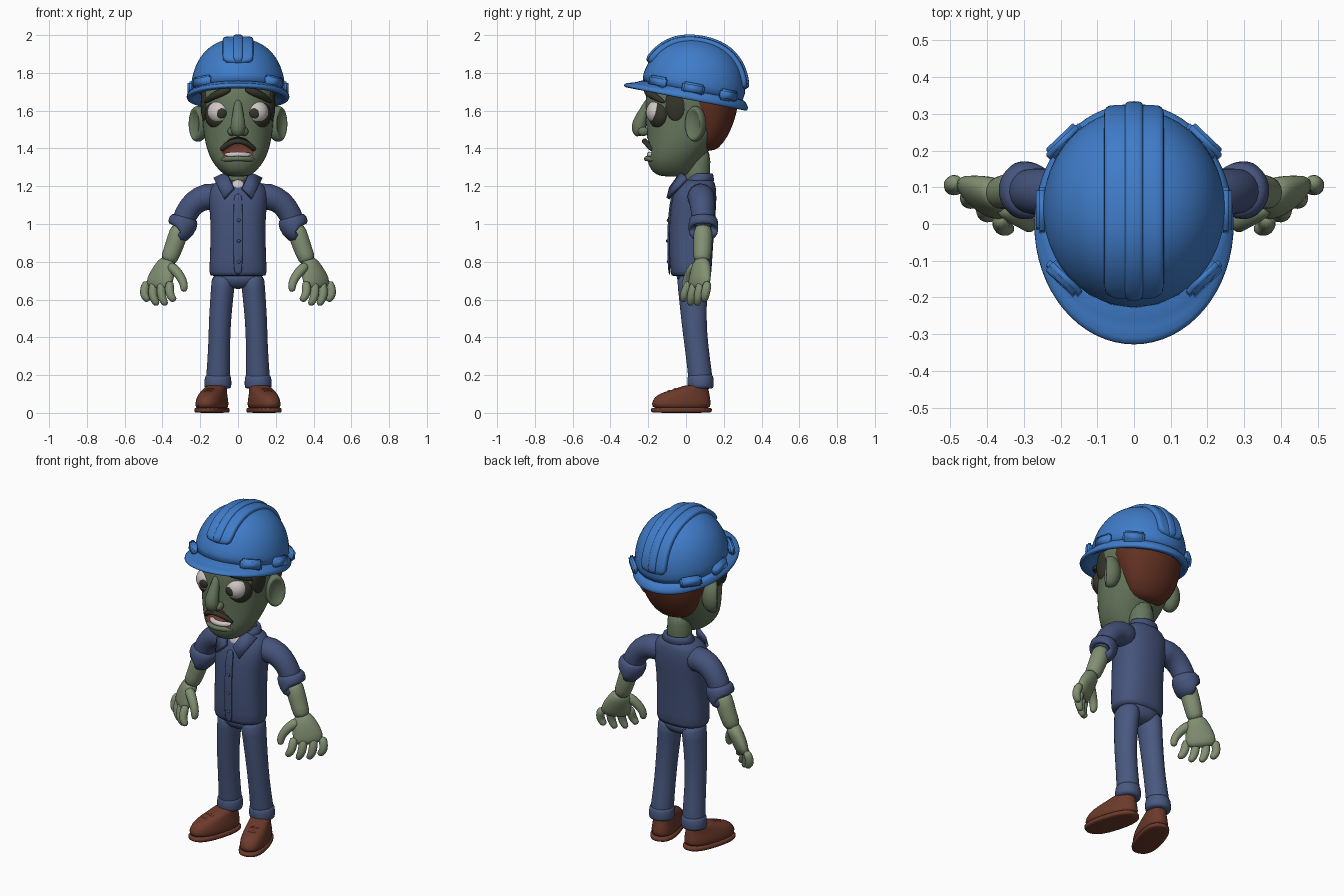
import bpy, bmesh
from math import cos, sin, pi, radians
from mathutils import Vector, Matrix

if "Cube" in bpy.data.objects:
    bpy.data.objects.remove(bpy.data.objects["Cube"])


def material(name, *rgb):
    m = bpy.data.materials.new(name)
    m.use_nodes = True
    m.diffuse_color = (*rgb, 1)
    m.node_tree.nodes["Principled BSDF"].inputs["Base Color"].default_value = (*rgb, 1)
    return m


BLUE = material("helmet_blue", .05, .2, .58)
FACE = material("face_green", .135, .185, .11)
SKIN = material("hand_green", .22, .28, .17)
DENIM = material("shirt_denim", .06, .088, .2)
PANTS = material("trouser_denim", .066, .098, .215)
LEATHER = material("shoe_leather", .15, .042, .024)
HAIR = material("hair_brown", .12, .03, .016)
WHITE = material("eye_white", .62, .57, .56)
DARK = material("dark_shadow", .035, .036, .024)
MOUTH = material("mouth_red", .15, .04, .025)


def finish(name, bm, mat, mirror=False, matrix=None, subdiv=1):
    if matrix:
        bm.transform(matrix)
    bmesh.ops.recalc_face_normals(bm, faces=bm.faces)
    me = bpy.data.meshes.new(name)
    bm.to_mesh(me)
    bm.free()
    me.materials.append(mat)
    for p in me.polygons:
        p.use_smooth = True
    ob = bpy.data.objects.new(name, me)
    bpy.context.collection.objects.link(ob)
    if mirror:
        ob.modifiers.new("Mirror", "MIRROR").use_mirror_merge = False
    if subdiv:
        mod = ob.modifiers.new("Subdivision", "SUBSURF")
        mod.levels = mod.render_levels = subdiv
    return ob


def loft(name, mat, rings, axis=None, seg=16, power=1, **kw):
    """Skin rings of (x, y, z, radius, radius); with an axis they turn along the path."""
    bm = bmesh.new()
    centres = [Vector(r[:3]) for r in rings]
    loops = []
    for i, r in enumerate(rings):
        u, v = Vector((1, 0, 0)), Vector((0, 1, 0))
        if axis:
            t = (centres[min(i + 1, len(rings) - 1)] - centres[max(i - 1, 0)]).normalized()
            u = Vector(axis)
            u = (u - t * u.dot(t)).normalized()
            v = t.cross(u)
        loop = []
        for k in range(seg):
            c, s = cos(2 * pi * k / seg), sin(2 * pi * k / seg)
            c = abs(c) ** power * (1 if c > 0 else -1)
            s = abs(s) ** power * (1 if s > 0 else -1)
            loop.append(bm.verts.new(centres[i] + u * c * r[3] + v * s * r[-1]))
        loops.append(loop)
    for a, b in zip(loops, loops[1:]):
        for k in range(seg):
            bm.faces.new((a[k], a[k - 1], b[k - 1], b[k]))
    bm.faces.new(loops[0])
    bm.faces.new(loops[-1])
    return finish(name, bm, mat, **kw)


def slabs(name, mat, rows, x=0, **kw):
    """Stack level sections given as (height, front y, back y, half width)."""
    return loft(name, mat, [(x, (f + b) / 2, z, w, (b - f) / 2) for z, f, b, w in rows], **kw)


def ball(name, mat, loc, scale, tilt=0, mirror=False, shape=None, subdiv=0):
    bm = bmesh.new()
    bmesh.ops.create_uvsphere(bm, u_segments=24, v_segments=14, radius=1)
    for v in bm.verts:
        if shape:
            shape(v.co)
    m = Matrix.Translation(loc) @ Matrix.Rotation(tilt, 4, 'Z') @ Matrix.Diagonal((*scale, 1))
    return finish(name, bm, mat, mirror, m, subdiv)


# Hard hat: dome, brim, ridges and lugs in one tilted frame
hat = Matrix.Translation((0, 0, 1.678)) @ Matrix.Rotation(radians(-11), 4, 'X')
arc = [(cos(a) ** .87, sin(a) ** .87) for a in [radians(d) for d in range(0, 90, 11)] + [radians(89.5)]]
loft("helmet_dome", BLUE, [(0, .03, .31 * s, .256 * c, .283 * c) for c, s in arc], seg=24, matrix=hat)
slabs("helmet_brim", BLUE, [(.05, -.25, .312, .252), (.018, -.265, .322, .262), (.01, -.33, .335, .272),
      (-.01, -.337, .337, .275), (-.018, -.33, .33, .268), (-.015, -.25, .28, .235),
      (.04, -.23, .27, .22)], seg=32, matrix=hat)
sweep = [(cos(radians(d)), sin(radians(d))) for d in range(14, 170, 12)]
for name, width, depth in (("helmet_ridge", .082, .02), ("helmet_centre_rib", .026, .03)):
    loft(name, BLUE, [(0, .03 + .275 * abs(c) ** .87 * (1 if c > 0 else -1), .302 * s ** .87, width, depth)
         for c, s in sweep], axis=(1, 0, 0), power=.45, matrix=hat)
for name, x, y, turn in (("side_lug", .25, .03, 0), ("front_lug", .19, -.16, -.8), ("back_lug", .19, .22, .8)):
    bm = bmesh.new()
    bmesh.ops.create_cube(bm, size=1)
    bmesh.ops.transform(bm, verts=bm.verts, matrix=Matrix.Translation((x, y, .045)) @
                        Matrix.Rotation(turn, 4, 'Z') @ Matrix.Diagonal((.035, .12, .06, 1)))
    bmesh.ops.bevel(bm, geom=bm.edges[:], offset=.01, segments=2, affect='EDGES')
    finish(name, bm, BLUE, True, hat, 0)

# Head with the open mouth cut into it
head = slabs("head", FACE, [(1.25, -.13, -.01, .05), (1.272, -.18, .03, .09), (1.33, -.208, .07, .14),
             (1.4, -.205, .13, .168), (1.48, -.21, .2, .184), (1.56, -.215, .235, .19),
             (1.64, -.218, .25, .197), (1.72, -.21, .25, .2), (1.8, -.15, .2, .15)],
             seg=24, power=.92, subdiv=2)
head.data.materials.append(MOUTH)


def frown(co):
    co.z -= .55 * co.x ** 2 - .2


cutter = ball("mouth_cutter", FACE, (0, -.205, 1.398), (.092, .075, .052), shape=frown)
cutter.data.materials.append(MOUTH)
for p in cutter.data.polygons:
    p.material_index = 1
cutter.hide_render = cutter.hide_viewport = True
cut = head.modifiers.new("Mouth", "BOOLEAN")
cut.operation, cut.object, cut.solver = 'DIFFERENCE', cutter, 'EXACT'

X = (1, 0, 0)
Y = (0, 1, 0)
Z = (0, 0, 1)


def lip(name, mat, half, y, z, bend, r):
    rows = [(half * t, y + .05 * t * t, z - bend * t * t, r) for t in (-1, -.6, -.2, .2, .6, 1)]
    loft(name, mat, rows, axis=Z, seg=10)


lip("upper_lip", DARK, .095, -.222, 1.442, .055, .015)
lip("lower_teeth", WHITE, .075, -.195, 1.368, .008, .016)
lip("lower_lip", FACE, .09, -.212, 1.346, .004, .014)

# Eyes, brows, nose, ears
ball("eye_socket", DARK, (.1, -.143, 1.578), (.08, .052, .078), .4, True)
ball("eye", WHITE, (.095, -.152, 1.592), (.066, .06, .064), 0, True)
ball("iris", DARK, (.09, -.2, 1.588), (.03, .014, .03), 0, True)
loft("eyebrow", DARK, [(.035, -.21, 1.715, .014), (.09, -.205, 1.695, .024), (.14, -.165, 1.675, .02),
     (.178, -.11, 1.64, .01)], axis=Z, seg=10, mirror=True)
loft("nose", FACE, [(0, -.19, 1.67, .018), (0, -.22, 1.6, .026), (0, -.247, 1.54, .04),
     (0, -.252, 1.5, .043), (0, -.235, 1.465, .03)], axis=X, seg=12)
ball("nostril", FACE, (.033, -.225, 1.49), (.022, .03, .024), 0, True)


def dish(co):
    co.x -= 1.7 * max(0, co.x - .5)


ball("ear", FACE, (.212, .05, 1.53), (.06, .058, .095), -.6, True, dish, 1)

# Hair at the back and sideburns
slabs("hair", HAIR, [(1.385, .07, .15, .06), (1.42, .03, .195, .125), (1.5, .02, .242, .168),
      (1.58, -.02, .268, .19), (1.64, -.06, .28, .203), (1.72, -.06, .275, .205)], seg=20)
ball("sideburn", DARK, (.178, -.055, 1.635), (.018, .055, .09), -.15, True)

# Neck, undershirt, shirt, collar
slabs("neck", FACE, [(1.18, -.02, .13, .075), (1.25, -.005, .125, .066), (1.42, -.01, .14, .075)])
ball("undershirt", WHITE, (0, -.02, 1.19), (.04, .03, .045))
slabs("shirt", DENIM, [(.722, -.078, .13, .148), (.73, -.082, .135, .154), (.85, -.092, .142, .149),
      (1, -.09, .152, .144), (1.1, -.082, .162, .155), (1.17, -.066, .162, .16),
      (1.22, -.035, .155, .13), (1.24, .005, .135, .08)], seg=24, power=.85)
loft("shirt_placket", DENIM, [(0, -.087, .72, .024, .006), (0, -.095, .86, .024, .006),
     (0, -.092, 1, .024, .006), (0, -.083, 1.1, .024, .006), (0, -.068, 1.165, .02, .006)], axis=X, power=.5)
for z, y in ((.8, -.096), (.91, -.1), (1.02, -.096)):
    ball("shirt_button", DENIM, (.004, y, z), (.009, .006, .009))
slabs("collar", DENIM, [(1.2, -.035, .155, .115), (1.255, .012, .148, .088), (1.275, .03, .14, .076),
      (1.25, .02, .13, .06)], seg=20)
bm = bmesh.new()
bm.faces.new([bm.verts.new(c) for c in ((.055, -.015, 1.268), (.122, .01, 1.235),
                                        (.07, -.088, 1.13), (.018, -.074, 1.185))])
flap = finish("collar_flap", bm, DENIM, True, subdiv=0)
flap.modifiers.new("Thickness", "SOLIDIFY").thickness = .02

# Sleeves, cuffs, forearms
loft("sleeve", DENIM, [(.08, .075, 1.14, .075), (.17, .08, 1.15, .074), (.235, .085, 1.115, .068),
     (.28, .09, 1.05, .062), (.305, .09, .97, .062)], axis=Y, mirror=True)
loft("sleeve_cuff", DENIM, [(.282, .092, 1.042, .062), (.285, .092, 1.03, .08), (.304, .092, .965, .082),
     (.308, .092, .95, .076), (.305, .092, .965, .05)], axis=Y, mirror=True)
loft("forearm", SKIN, [(.3, .09, 1, .05), (.325, .09, .92, .052), (.35, .088, .85, .048),
     (.375, .082, .79, .046)], axis=Y, mirror=True)

# Hands: palm, four fingers, thumb
across = (.8, .6, 0)
loft("palm", SKIN, [(.362, .085, .82, .046, .042), (.39, .078, .76, .07, .042), (.415, .072, .7, .088, .038),
     (.425, .066, .65, .08, .03)], axis=across, mirror=True)
for name, s in (("index", -1.5), ("middle", -.5), ("ring", .5), ("little", 1.5)):
    lift = .012 * s * s
    loft(name + "_finger", SKIN, [(.42 + .04 * s, .068 + .032 * s, .7, .025), (.432 + .045 * s, .052 + .036 * s, .645, .026),
         (.425 + .046 * s, .043 + .037 * s, .6 + lift / 2, .024), (.4 + .046 * s, .042 + .037 * s, .564 + lift, .017)],
         axis=across, seg=10, mirror=True)
loft("thumb", SKIN, [(.368, .055, .785, .032), (.325, .025, .75, .028), (.293, .005, .705, .025),
     (.283, -.003, .665, .023), (.29, -.005, .64, .015)], axis=across, seg=10, mirror=True)

# Trousers
slabs("trouser_seat", PANTS, [(.655, -.01, .08, .06), (.69, -.05, .122, .132), (.76, -.06, .125, .138)], power=.85)
loft("trouser_leg", PANTS, [(.076, .035, .74, .066, .09), (.08, .035, .67, .063, .08), (.096, .04, .5, .06, .068),
     (.1, .055, .35, .058, .064), (.105, .076, .2, .064, .065), (.107, .078, .13, .068, .068)],
     mirror=True)
loft("trouser_cuff", PANTS, [(.105, .076, .205, .062, .063), (.106, .076, .195, .072, .071),
     (.107, .077, .14, .074, .072), (.107, .077, .125, .07, .068)], mirror=True)

# Shoes, toes turned out
turn = Matrix.Translation((.137, -.022, 0)) @ Matrix.Rotation(radians(17), 4, 'Z')
slabs("shoe_sole", LEATHER, [(0, -.16, .155, .072), (.004, -.17, .165, .078), (.024, -.172, .166, .079),
      (.03, -.16, .16, .072)], power=.8, seg=20, matrix=turn, mirror=True)
slabs("shoe", LEATHER, [(.015, -.165, .16, .074), (.05, -.168, .16, .074), (.085, -.152, .155, .068),
      (.11, -.105, .15, .061), (.13, -.02, .145, .056), (.15, .02, .14, .052)],
      power=.85, seg=20, matrix=turn, mirror=True)
for y, z in ((-.07, .117), (-.035, .128)):
    loft("shoe_lace", LEATHER, [(x, y, z - 8 * x * x, .008) for x in (-.035, 0, .035)],
         axis=Z, seg=8, matrix=turn, mirror=True)
